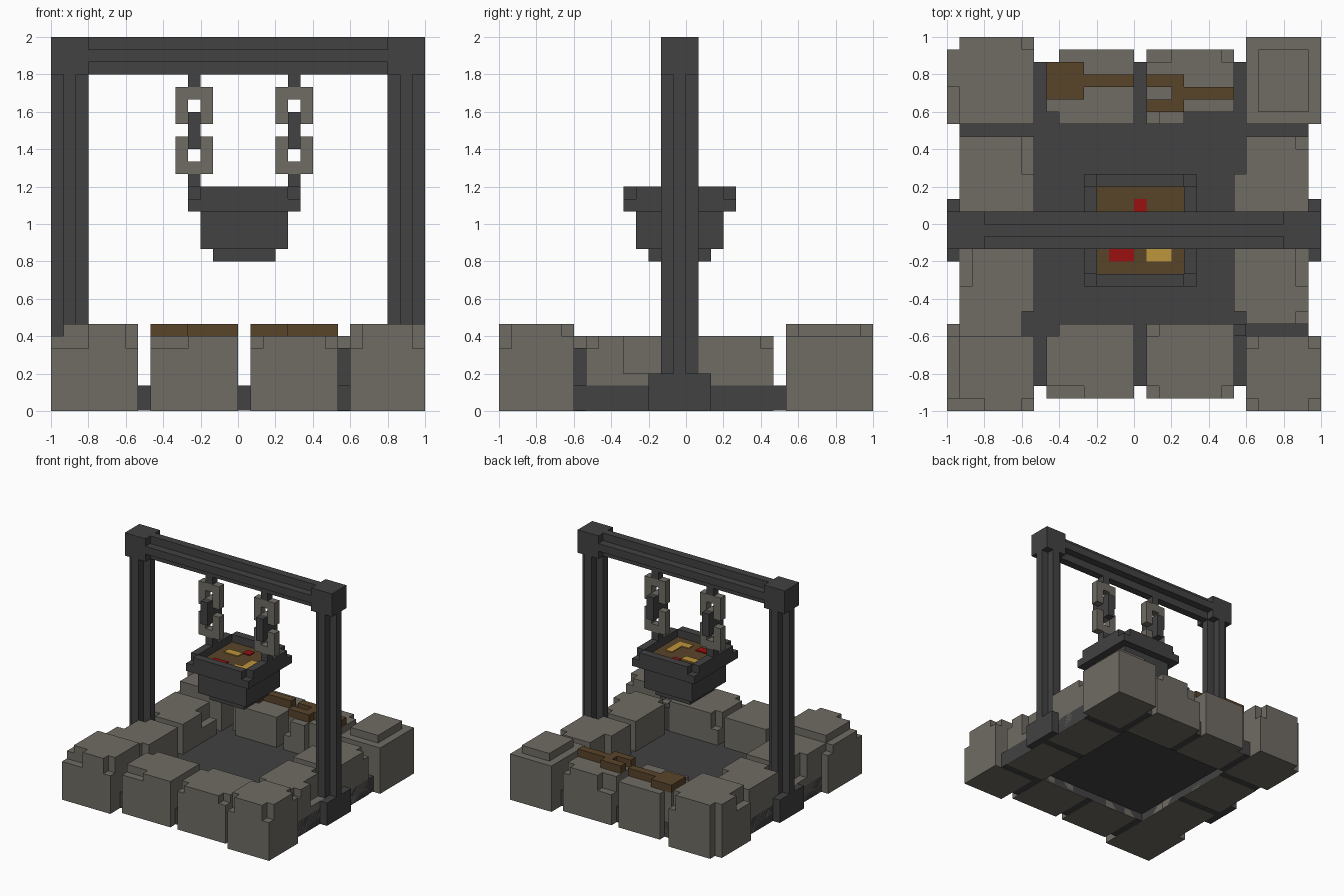
import bpy, bmesh, math

if "Cube" in bpy.data.objects:
    bpy.data.objects.remove(bpy.data.objects["Cube"])

U = 1 / 15  # one block unit; the model is 30 units wide and tall


def material(name, rgb):
    m = bpy.data.materials.new(name)
    m.diffuse_color = (*rgb, 1)
    m.use_nodes = True
    m.node_tree.nodes["Principled BSDF"].inputs["Base Color"].default_value = m.diffuse_color
    return m


STONE = material("warm grey stone", (0.162, 0.150, 0.127))
IRON = material("dark iron", (0.054, 0.054, 0.055))
BROWN = material("brown", (0.098, 0.058, 0.023))
RED = material("red", (0.33, 0.005, 0.005))
YELLOW = material("yellow", (0.51, 0.30, 0.045))


def cells(boxes):
    return {(x, y, z) for x0, x1, y0, y1, z0, z1 in boxes
            for x in range(x0, x1) for y in range(y0, y1) for z in range(z0, z1)}


def blocks(name, mat, add, cut=(), lift=0.0):
    """Outer skin of boxes (x0, x1, y0, y1, z0, z1) with other boxes cut away."""
    solid = cells(add) - cells(cut)
    bm = bmesh.new()
    verts = {}

    def vert(p):
        if p not in verts:
            verts[p] = bm.verts.new((p[0] * U, p[1] * U, p[2] * U + lift))
        return verts[p]

    for c in sorted(solid):
        for axis in range(3):
            for side in (0, 1):
                n = list(c)
                n[axis] += 2 * side - 1
                if tuple(n) in solid:
                    continue
                a, b = (axis + 1) % 3, (axis + 2) % 3
                quad = []
                for da, db in ((0, 0), (1, 0), (1, 1), (0, 1)):
                    p = list(c)
                    p[axis] += side
                    p[a] += da
                    p[b] += db
                    quad.append(vert(tuple(p)))
                bm.faces.new(quad if side else quad[::-1])
    bmesh.ops.dissolve_limit(bm, angle_limit=math.radians(1), verts=bm.verts, edges=bm.edges)
    mesh = bpy.data.meshes.new(name)
    bm.to_mesh(mesh)
    bm.free()
    mesh.materials.append(mat)
    ob = bpy.data.objects.new(name, mesh)
    bpy.context.collection.objects.link(ob)
    return ob


def plate(name, mat, rects, z):
    """Thin flat pieces lying at height z."""
    ob = blocks(name, mat, [(*r, 0, 1) for r in rects])
    for v in ob.data.vertices:
        v.co.z = z * U + (0.008 if v.co.z > U / 2 else 0)
    return ob


# Mortar bed: a ring with a recessed centre floor
blocks("mortar_bed", IRON, [(-14, 14, -13, 13, 0, 2), (8, 9, -9, -8, 0, 5)],
       [(-8, 8, -8, 8, 0, 1)], lift=0.004)

# Corner stones
blocks("corner_stone_front_left", STONE,
       [(-15, -8, -15, -8, 0, 6), (-14, -8, -15, -9, 6, 7)],
       [(-15, -12, -15, -14, 5, 7), (-9, -8, -15, -14, 5, 7),
        (-15, -14, -9, -8, 5, 7), (-9, -8, -9, -8, 2, 7)])
blocks("corner_stone_front_right", STONE,
       [(9, 15, -15, -9, 0, 7)],
       [(9, 10, -15, -14, 5, 7), (14, 15, -15, -14, 5, 7),
        (9, 10, -10, -9, 5, 7), (14, 15, -10, -9, 6, 7)])
blocks("corner_stone_back_left", STONE,
       [(-15, -8, 8, 15, 0, 7)],
       [(-15, -14, 14, 15, 0, 7), (-9, -8, 14, 15, 5, 7), (-15, -14, 8, 11, 5, 7)])
blocks("corner_stone_back_right", STONE,
       [(9, 15, 8, 15, 0, 6), (10, 14, 9, 14, 6, 7)])

# Front and back wall stones
blocks("front_stone_left", STONE, [(-7, 0, -14, -8, 0, 6)],
       [(-7, -6, -9, -8, 2, 6), (-7, -4, -14, -13, 5, 6)])
blocks("front_stone_right", STONE, [(1, 8, -14, -8, 0, 6)],
       [(1, 2, -9, -8, 4, 6), (1, 2, -14, -13, 5, 6), (7, 8, -14, -13, 5, 6)])
blocks("back_stone_left", STONE, [(-7, 0, 8, 14, 0, 6)],
       [(-7, -6, 8, 9, 2, 6), (-7, -6, 13, 14, 0, 6)])
blocks("back_stone_right", STONE, [(1, 8, 8, 14, 0, 6)],
       [(4, 8, 8, 9, 2, 6), (1, 2, 8, 9, 4, 6), (7, 8, 13, 14, 5, 6), (1, 3, 13, 14, 4, 6)])

# Side wall stones, with a pocket where each post passes
for side, s in (("left", -1), ("right", 1)):
    def mir(x0, x1, *rest):
        return (x0, x1, *rest) if s > 0 else (-x1, -x0, *rest)
    pocket = mir(12, 14, -2, 1, 3, 6)
    blocks("side_stone_back_" + side, STONE, [mir(8, 14, 0, 7, 0, 6)],
           [pocket, mir(8, 9, 4, 7, 2 if s > 0 else 4, 6)]
           + ([mir(13, 14, 6, 7, 5, 6)] if s > 0 else []))
    blocks("side_stone_front_" + side, STONE, [mir(8, 14, -8, -1, 0, 6)],
           [pocket, mir(8, 9, -8, -7, 2, 6), mir(13, 14, -5, -2, 3, 6)]
           + ([mir(13, 14, -8, -7, 5, 6)] if s > 0 else []))
    # Post with a cross-shaped section, foot and cap
    blocks("post_" + side, IRON,
           [mir(12, 15, -3, 2, 0, 3), mir(13, 14, -2, 1, 3, 27),
            mir(12, 15, -1, 0, 3, 27), mir(12, 15, -2, 1, 27, 30)])

# Cross beam with the same section
blocks("cross_beam", IRON, [(-12, 12, -2, 1, 28, 29), (-12, 12, -1, 0, 27, 30)])

# Hanging chains
for side, x in (("left", -4), ("right", 4)):
    for part, z in (("upper", 23), ("lower", 19)):
        blocks(f"chain_{part}_link_{side}", STONE, [(x - 1, x + 2, -1, 0, z, z + 3)],
               [(x, x + 1, -1, 0, z + 1, z + 2)])
    blocks("chain_middle_link_" + side, IRON, [(x, x + 1, -2, 1, 21, 24)],
           [(x, x + 1, -1, 0, 21, 24)])
    blocks("chain_bar_" + side, IRON, [(x, x + 1, -1, 0, 22, 23)])
    blocks("chain_hook_" + side, IRON, [(x, x + 1, -1, 0, 26, 27), (x, x + 1, -1, 0, 18, 19)])

# Cooking pot: stepped body with a rim notched at the corners
corners = [(x, x + 1, y, y + 1, 17, 18) for x in (-4, 4) for y in (-5, 3)]
blocks("cooking_pot", IRON,
       [(-4, 5, -5, 4, 16, 18), (-3, 4, -4, 3, 13, 16), (-2, 3, -3, 2, 12, 13)],
       corners + [(-3, 4, -4, 3, 16, 18)])
blocks("stew", BROWN, [(-3, 4, -4, 3, 16, 17)])
plate("red_pieces", RED, [(-2, 0, -3, -2), (0, 1, 1, 2)], 17)
plate("yellow_pieces", YELLOW, [(1, 3, -3, -2), (2, 3, -2, 0), (-2, -1, 0, 1), (-1, 0, 0, 1)], 17)

# Tools lying on the back wall
blocks("mallet", BROWN, [(-7, -4, 10, 13, 6, 7), (-4, 0, 11, 12, 6, 7)])
blocks("wrench", BROWN, [(1, 4, 9, 12, 6, 7), (4, 8, 10, 11, 6, 7)], [(1, 3, 10, 11, 6, 7)])
